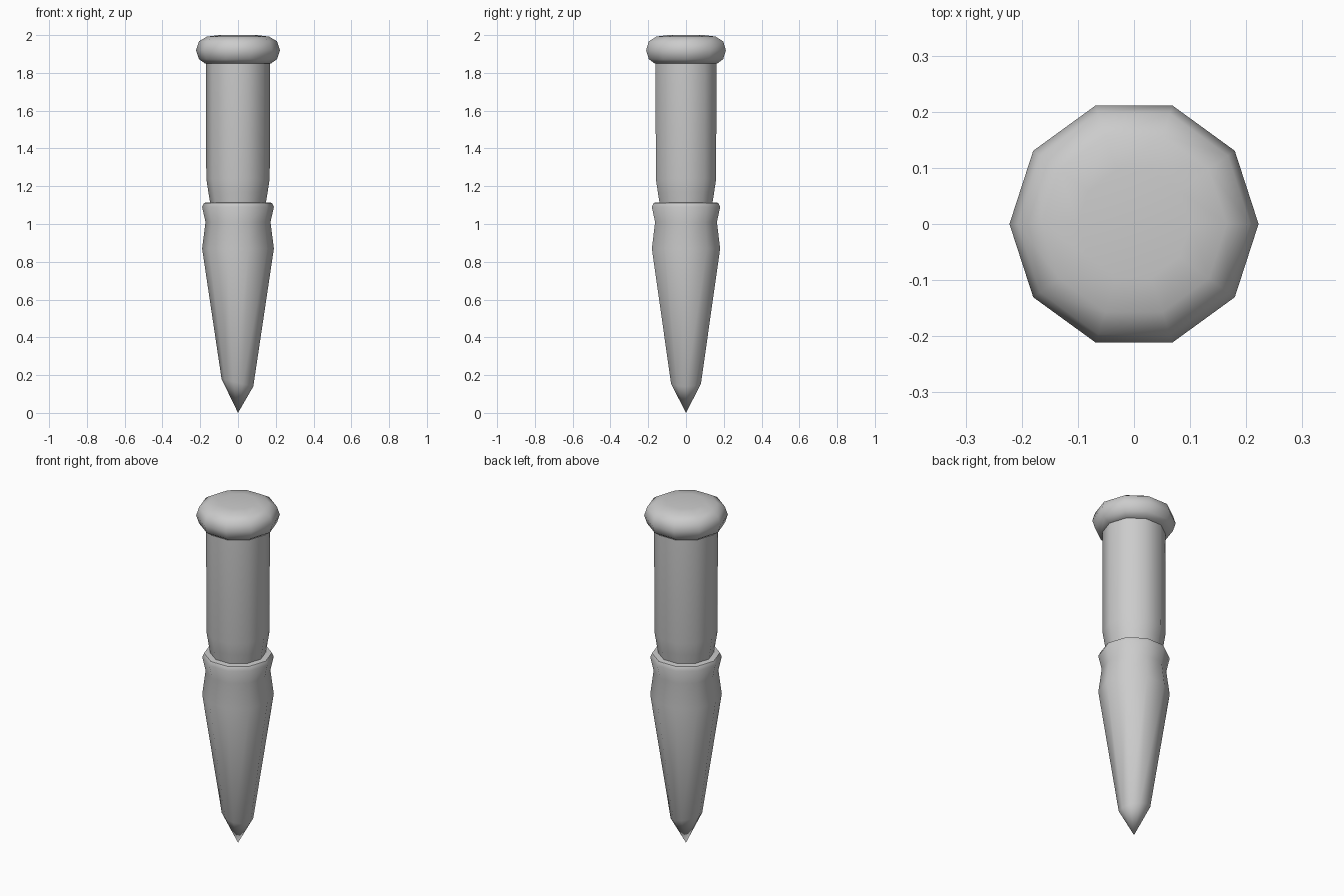
import bpy, bmesh
from math import cos, sin, pi

if "Cube" in bpy.data.objects:
    bpy.data.objects.remove(bpy.data.objects["Cube"])

SIDES = 10


def lathe(name, profile, tilt=None):
    """Revolve (radius, z) points around z; tilt maps ring index to a z lean along x."""
    tilt = tilt or {}
    bm = bmesh.new()
    rings = []
    for i, (r, z) in enumerate(profile):
        if r == 0:
            rings.append([bm.verts.new((0, 0, z))] * SIDES)
            continue
        lean = tilt.get(i, 0)
        ring = []
        for k in range(SIDES):
            a = 2 * pi * k / SIDES
            # leaning rings follow the taper, so the low side is narrower
            rr = r - 0.15 * lean * -cos(a) if lean else r
            ring.append(bm.verts.new((rr * cos(a), rr * sin(a), z + lean * cos(a))))
        rings.append(ring)
    for lo, hi in zip(rings, rings[1:]):
        for k in range(SIDES):
            n = (k + 1) % SIDES
            quad = list(dict.fromkeys([lo[k], lo[n], hi[n], hi[k]]))
            bm.faces.new(quad)
    bmesh.ops.recalc_face_normals(bm, faces=bm.faces)
    mesh = bpy.data.meshes.new(name)
    bm.to_mesh(mesh)
    bm.free()
    obj = bpy.data.objects.new(name, mesh)
    bpy.context.collection.objects.link(obj)
    bpy.ops.object.select_all(action='DESELECT')
    obj.select_set(True)
    bpy.context.view_layer.objects.active = obj
    bpy.ops.object.shade_smooth_by_angle(angle=pi * 50 / 180)
    return obj


# Pointed lower body with flared collar
lathe("pointed_body", [
    (0, 0), (0.084, 0.16), (0.19, 0.87), (0.172, 1.01),
    (0.19, 1.09), (0.18, 1.112), (0.147, 1.115),
], tilt={1: -0.02})

# Straight grip, narrowing where it enters the collar
lathe("grip", [(0.147, 1.11), (0.157, 1.17), (0.168, 1.24), (0.169, 1.85)])

# Rounded pommel cap
lathe("pommel", [
    (0.165, 1.85), (0.175, 1.85), (0.207, 1.873), (0.222, 1.92),
    (0.207, 1.967), (0.165, 1.992), (0.10, 2.0), (0, 2.0),
])
